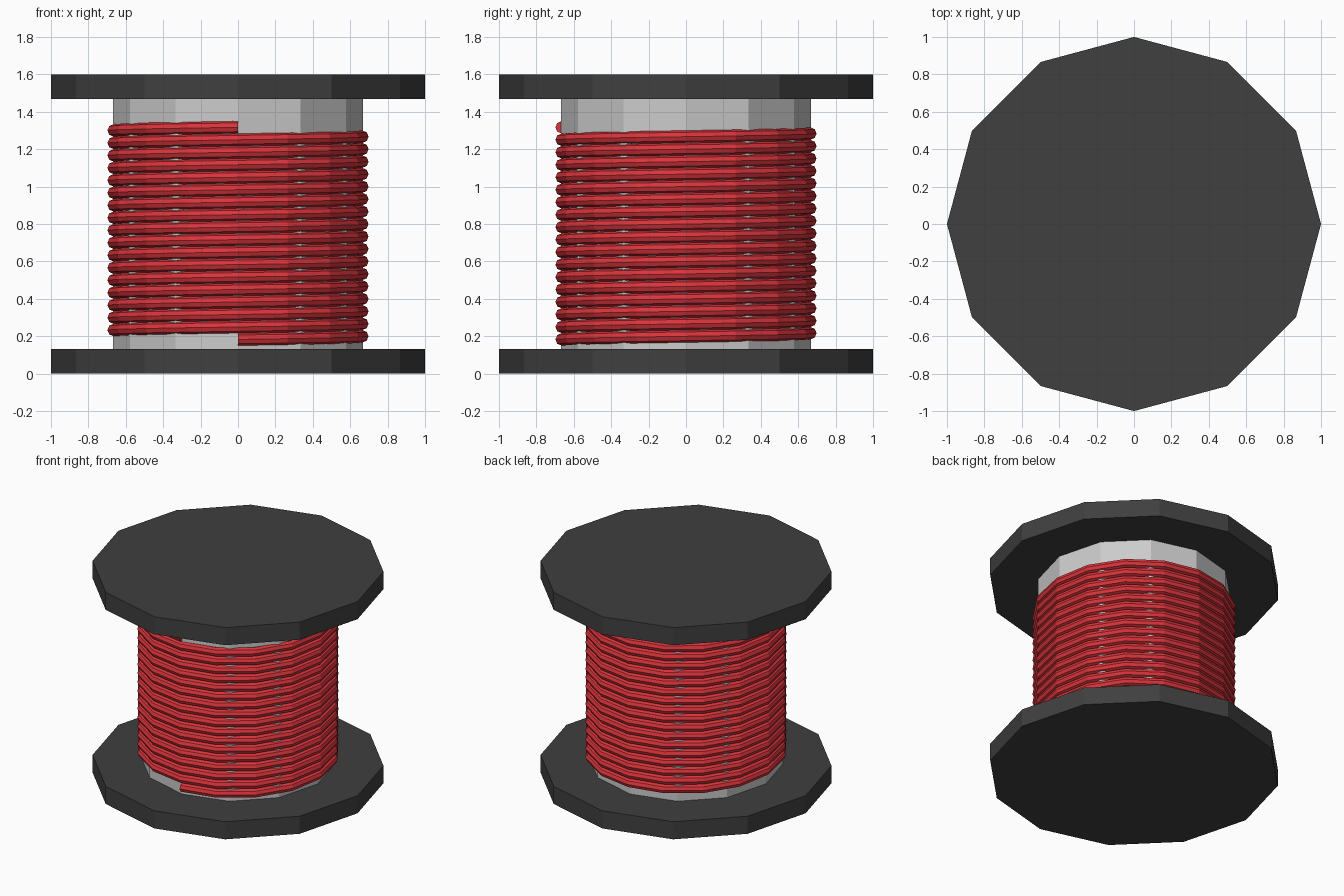
import bpy, bmesh
from math import sin, cos, pi

if "Cube" in bpy.data.objects:
    bpy.data.objects.remove(bpy.data.objects["Cube"])


def material(name, color):
    m = bpy.data.materials.new(name)
    m.diffuse_color = color
    m.use_nodes = True
    m.node_tree.nodes["Principled BSDF"].inputs["Base Color"].default_value = m.diffuse_color
    return m


def cylinder(name, radius, z0, z1, mat=None):
    bpy.ops.mesh.primitive_cylinder_add(vertices=12, radius=radius, depth=z1 - z0,
                                        location=(0, 0, (z0 + z1) / 2))
    ob = bpy.context.object
    ob.name = name
    if mat:
        ob.data.materials.append(mat)
    return ob


def helix(name, radius, wire, z0, pitch, turns, steps, sides, mat):
    bm = bmesh.new()
    rings = []
    for i in range(turns * steps + 1):
        a = -pi / 2 + 2 * pi * i / steps
        z = z0 + pitch * i / steps
        ring = []
        for j in range(sides):
            b = 2 * pi * j / sides
            r = radius + wire * cos(b)
            ring.append(bm.verts.new((r * cos(a), r * sin(a), z + wire * sin(b))))
        rings.append(ring)
    for r0, r1 in zip(rings, rings[1:]):
        for j in range(sides):
            k = (j + 1) % sides
            bm.faces.new((r0[j], r0[k], r1[k], r1[j]))
    bm.faces.new(rings[0])
    bm.faces.new(rings[-1])
    bmesh.ops.recalc_face_normals(bm, faces=bm.faces)
    me = bpy.data.meshes.new(name)
    bm.to_mesh(me)
    bm.free()
    me.materials.append(mat)
    ob = bpy.data.objects.new(name, me)
    bpy.context.collection.objects.link(ob)
    return ob


dark = material("dark_plastic", (0.05, 0.05, 0.05, 1))
red = material("red_wire", (0.7, 0.035, 0.045, 1))

# End flanges
cylinder("bottom_flange", 1, 0, 0.133, dark)
cylinder("top_flange", 1, 1.467, 1.6, dark)

# Grey core between them
cylinder("core", 0.667, 0.133, 1.467)

# Wire wound 17 turns, starting and ending at the front
helix("wire_coil", 0.665, 0.033, 0.183, 0.0667, 17, 16, 8, red)
